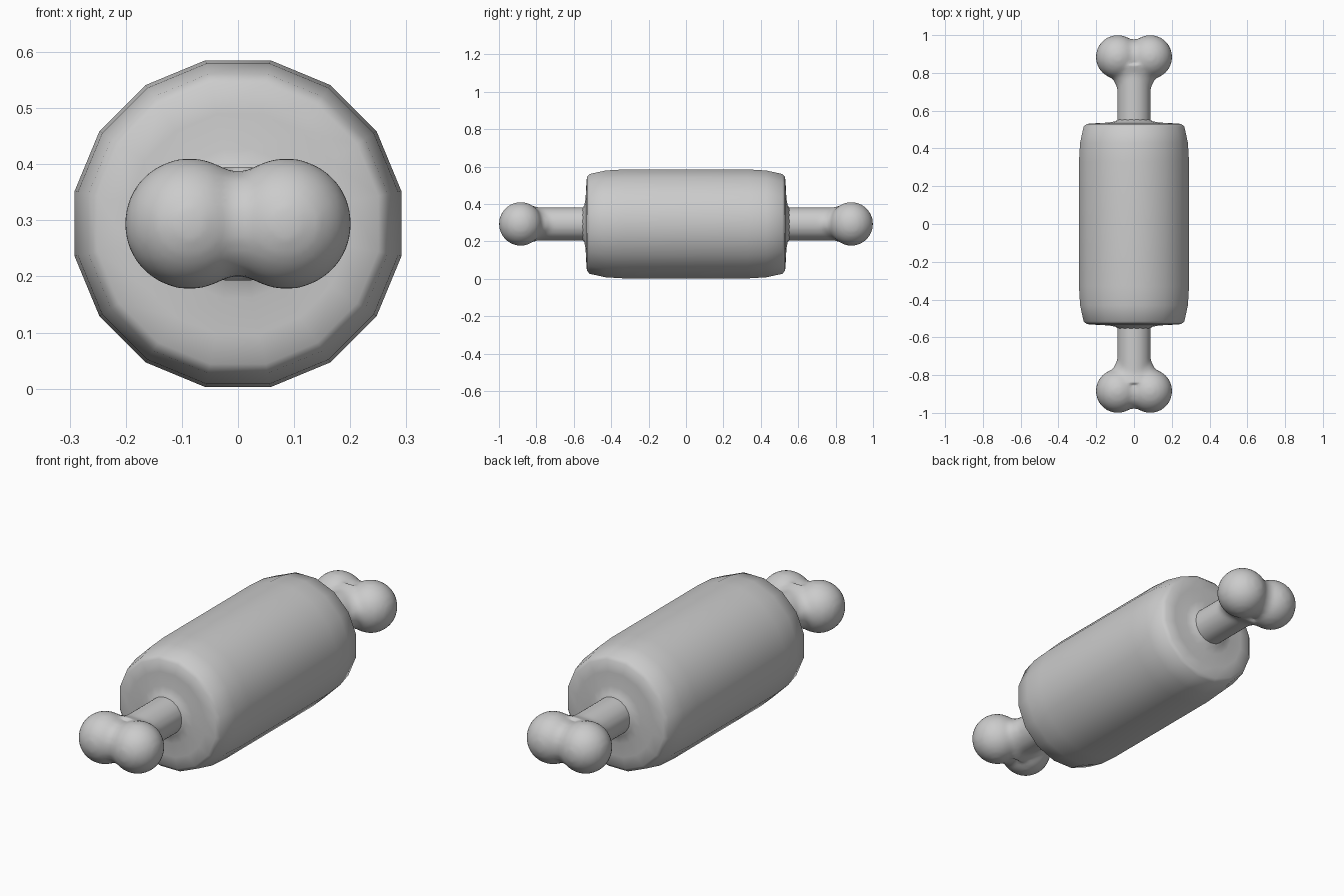
import bpy, bmesh, math
from mathutils import Matrix, Vector

if "Cube" in bpy.data.objects:
    bpy.data.objects.remove(bpy.data.objects["Cube"])

CZ = 0.294  # height of the long axis


def make_object(name, bm):
    bmesh.ops.recalc_face_normals(bm, faces=bm.faces)
    for f in bm.faces:
        f.smooth = True
    mesh = bpy.data.meshes.new(name)
    bm.to_mesh(mesh)
    bm.free()
    obj = bpy.data.objects.new(name, mesh)
    bpy.context.collection.objects.link(obj)
    return obj


def revolve(bm, profile, sides):
    """Closed solid around the y axis from (radius, y) points."""
    rings = []
    for r, y in profile:
        rings.append([bm.verts.new((r * math.cos(a), y, CZ + r * math.sin(a)))
                      for a in ((i + 0.5) * 2 * math.pi / sides for i in range(sides))])
    for a, b in zip(rings, rings[1:]):
        for i in range(sides):
            j = (i + 1) % sides
            bm.faces.new((a[i], a[j], b[j], b[i]))
    bm.faces.new(rings[0])
    bm.faces.new(rings[-1])


# Thick sixteen-sided roll with softened rims and a small collar at the bone
half = [(0.085, 0.555), (0.10, 0.544), (0.135, 0.537), (0.20, 0.534),
        (0.255, 0.530), (0.272, 0.515), (0.291, 0.43), (0.297, 0.33)]
bm = bmesh.new()
revolve(bm, half + [(r, -y) for r, y in reversed(half)], 16)
make_object("meat_roll", bm)

# Bone: shaft, flared necks and paired knobs, fused into one smooth skin
bm = bmesh.new()
revolve(bm, [(0.089, -0.9), (0.089, 0.9)], 24)
for s in (-1, 1):
    for x, r in ((-0.086, 0.117), (0.086, 0.117), (0, 0.095)):
        bmesh.ops.create_uvsphere(bm, u_segments=24, v_segments=16, radius=r,
                                  matrix=Matrix.Translation((x, s * 0.884, CZ)))
    m = (Matrix.Translation((0, s * 0.775, CZ)) @ Matrix.Diagonal((1, 1, 0.72, 1))
         @ Matrix.Rotation(-s * math.pi / 2, 4, 'X'))
    bmesh.ops.create_cone(bm, cap_ends=True, segments=24, radius1=0.085,
                          radius2=0.145, depth=0.13, matrix=m)
bone = make_object("bone", bm)
fuse = bone.modifiers.new("fuse", 'REMESH')
fuse.mode = 'VOXEL'
fuse.voxel_size = 0.012
fuse.use_smooth_shade = True
soften = bone.modifiers.new("soften", 'SMOOTH')
soften.factor = 0.5
soften.iterations = 6
